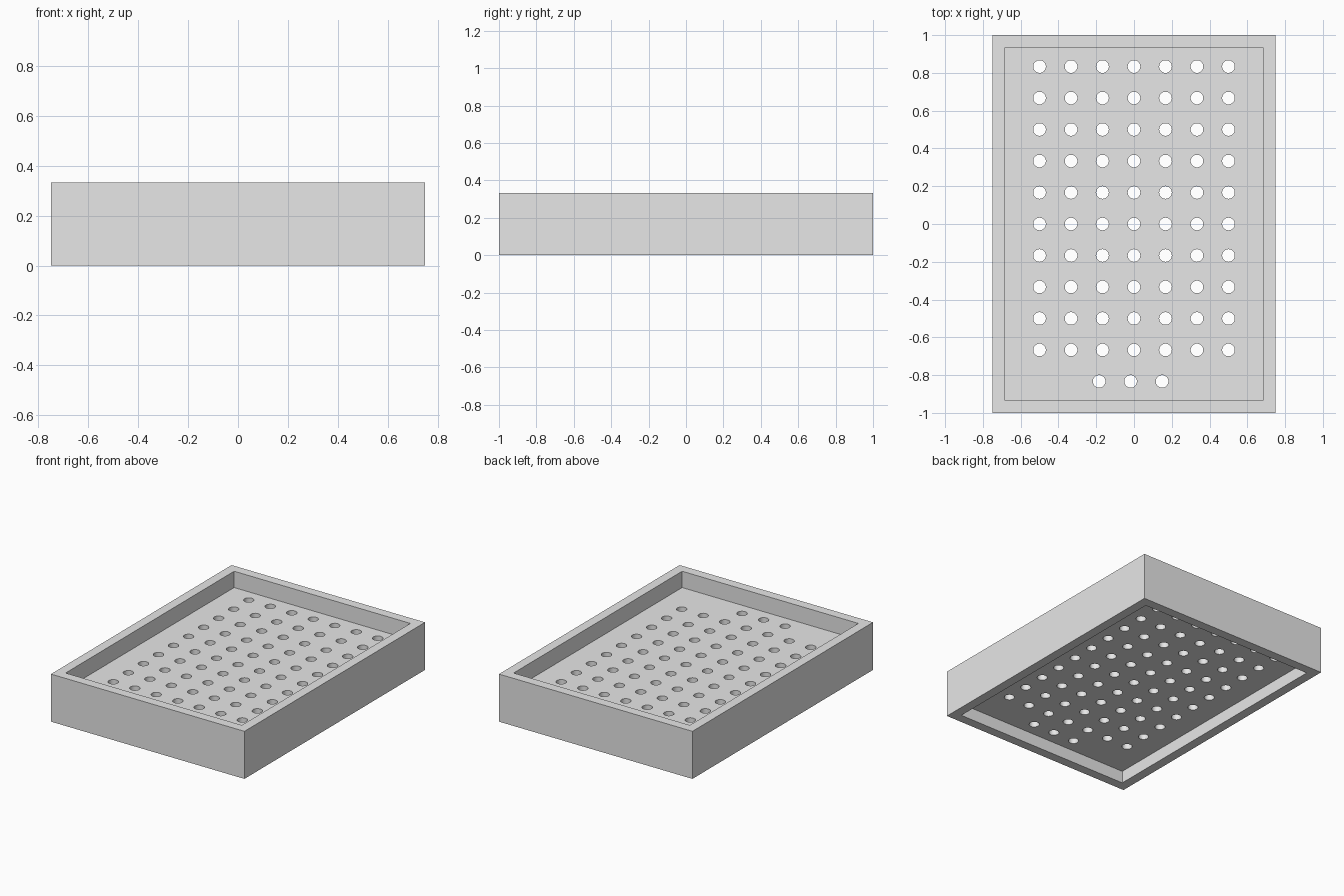
import bpy, bmesh

old = bpy.data.objects.get("Cube")
if old:
    bpy.data.objects.remove(old, do_unlink=True)

UNIT = 1 / 15                 # wall thickness
HALF_X, HALF_Y, HEIGHT = 0.75, 1.0, 5 * UNIT
PLATE_BOTTOM, PLATE_TOP = 0.086, 0.219

grey = bpy.data.materials.new("plain_grey")
grey.use_nodes = True
grey.diffuse_color = (0.8, 0.8, 0.8, 1)
grey.node_tree.nodes["Principled BSDF"].inputs["Base Color"].default_value = (0.8, 0.8, 0.8, 1)


def make_object(name, bm):
    bmesh.ops.recalc_face_normals(bm, faces=bm.faces)
    mesh = bpy.data.meshes.new(name)
    bm.to_mesh(mesh)
    bm.free()
    mesh.materials.append(grey)
    obj = bpy.data.objects.new(name, mesh)
    bpy.context.collection.objects.link(obj)
    return obj


def rectangle(bm, hx, hy, z):
    return [bm.verts.new((sx * hx, sy * hy, z))
            for sx, sy in ((-1, -1), (1, -1), (1, 1), (-1, 1))]


# Rectangular wall frame, open at top and bottom
bm = bmesh.new()
inner_x, inner_y = HALF_X - UNIT, HALF_Y - UNIT
loops = [rectangle(bm, HALF_X, HALF_Y, 0), rectangle(bm, HALF_X, HALF_Y, HEIGHT),
         rectangle(bm, inner_x, inner_y, HEIGHT), rectangle(bm, inner_x, inner_y, 0)]
for k in range(4):
    a, b = loops[k], loops[(k + 1) % 4]
    for i in range(4):
        j = (i + 1) % 4
        bm.faces.new((a[i], a[j], b[j], b[i]))
make_object("wall_frame", bm)

# Hole centres: a regular grid plus a short row of three at the front
pitch = 2.5 * UNIT
holes = [(i * pitch, j * pitch) for i in range(-3, 4) for j in range(-4, 6)]
holes += [(i * pitch - 0.018, -5 * pitch) for i in (-1, 0, 1)]

# Perforated plate: outline and circles filled, then extruded to thickness
bm = bmesh.new()
outline = rectangle(bm, inner_x, inner_y, PLATE_BOTTOM)
for i in range(4):
    bm.edges.new((outline[i], outline[(i + 1) % 4]))
for x, y in holes:
    ring = bmesh.ops.create_circle(bm, segments=32, radius=UNIT / 2)["verts"]
    bmesh.ops.translate(bm, verts=ring, vec=(x, y, PLATE_BOTTOM))
bmesh.ops.triangle_fill(bm, edges=bm.edges[:], use_beauty=True, normal=(0, 0, 1))
raised = bmesh.ops.extrude_face_region(bm, geom=bm.faces[:], use_keep_orig=True)["geom"]
top = [v for v in raised if isinstance(v, bmesh.types.BMVert)]
bmesh.ops.translate(bm, verts=top, vec=(0, 0, PLATE_TOP - PLATE_BOTTOM))
plate = make_object("perforated_plate", bm)

# Smooth only the round hole walls
bpy.ops.object.select_all(action='DESELECT')
plate.select_set(True)
bpy.context.view_layer.objects.active = plate
bpy.ops.object.shade_smooth_by_angle(angle=0.6)
